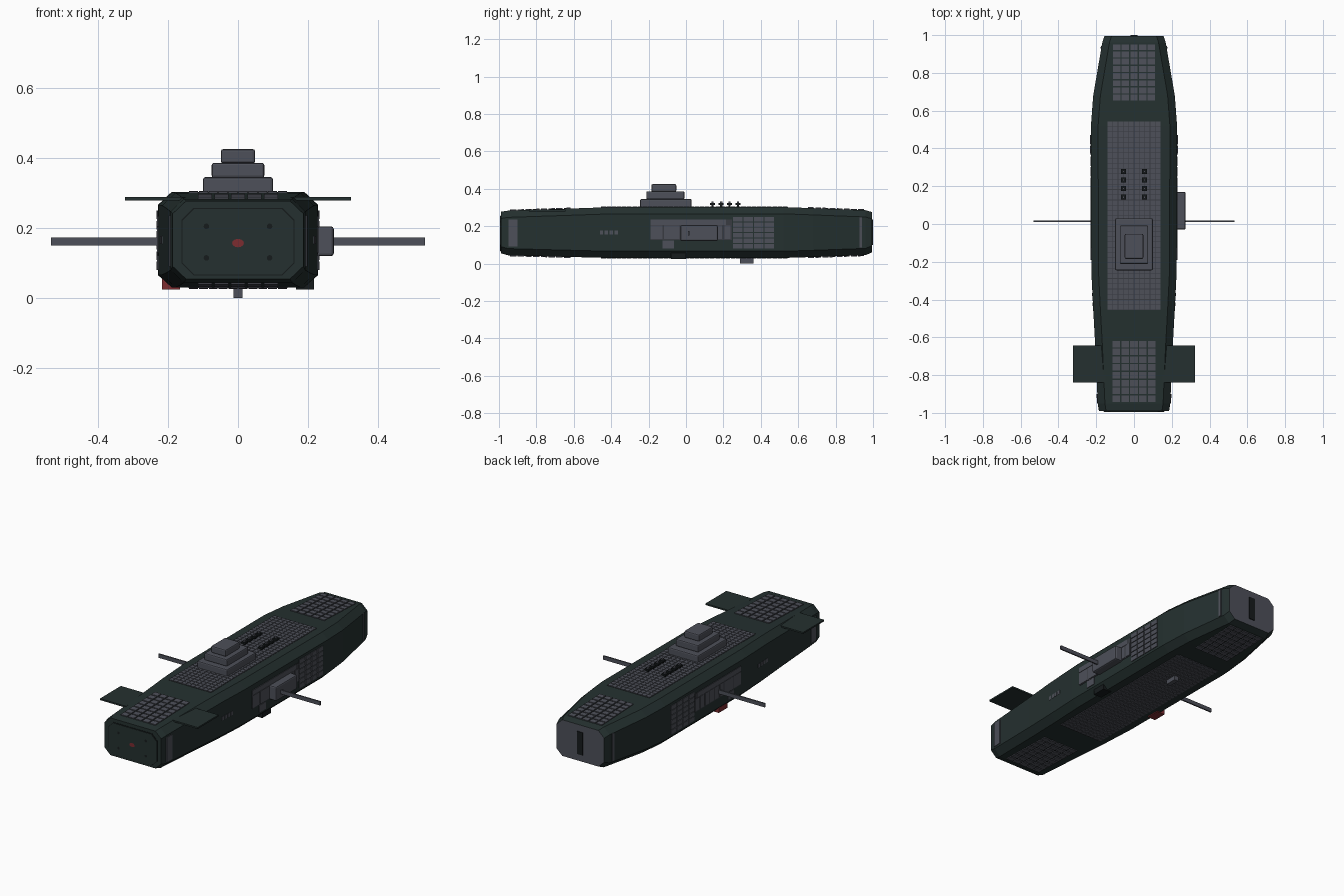
import bpy, bmesh, math

cube = bpy.data.objects.get("Cube")
if cube:
    bpy.data.objects.remove(cube, do_unlink=True)


def material(name, rgb):
    m = bpy.data.materials.new(name)
    m.use_nodes = True
    m.diffuse_color = (*rgb, 1)
    node = next(n for n in m.node_tree.nodes if n.type == 'BSDF_PRINCIPLED')
    node.inputs["Base Color"].default_value = (*rgb, 1)
    return m


HULL = material("dark green hull", (0.018, 0.030, 0.029))
GREY = material("grey plating", (0.075, 0.080, 0.100))
SEAM = material("dark grey seams", (0.040, 0.043, 0.053))
BLACK = material("near black", (0.008, 0.011, 0.012))
RED = material("red", (0.20, 0.025, 0.03))

# Hull stations: y, half width, bottom, top
STATIONS = [(-0.99, 0.186, 0.055, 0.277), (-0.95, 0.192, 0.044, 0.283),
            (-0.65, 0.205, 0.036, 0.293), (-0.45, 0.216, 0.031, 0.300),
            (-0.25, 0.226, 0.030, 0.302), (0.52, 0.228, 0.030, 0.302),
            (0.68, 0.216, 0.035, 0.296), (0.96, 0.168, 0.045, 0.285),
            (0.995, 0.157, 0.060, 0.275)]


def at(y, k):
    """Interpolate column k of the hull stations."""
    y = min(max(y, STATIONS[0][0]), STATIONS[-1][0])
    for a, b in zip(STATIONS, STATIONS[1:]):
        if y <= b[0]:
            t = (y - a[0]) / (b[0] - a[0])
            return a[k] + t * (b[k] - a[k])


def octagon(w, z0, z1, cx, cz):
    half = [(w - cx, z0), (w, z0 + cz), (w, z1 - cz), (w - cx, z1)]
    return half + [(-x, z) for x, z in reversed(half)]


def finish(name, bm, *mats):
    bmesh.ops.recalc_face_normals(bm, faces=bm.faces)
    me = bpy.data.meshes.new(name)
    bm.to_mesh(me)
    bm.free()
    for m in mats:
        me.materials.append(m)
    ob = bpy.data.objects.new(name, me)
    bpy.context.collection.objects.link(ob)
    return ob


def add_box(bm, x, y, z, place=None):
    vs = bmesh.ops.create_cube(bm, size=1)["verts"]
    for v in vs:
        for i, (lo, hi) in enumerate((x, y, z)):
            v.co[i] = lo if v.co[i] < 0 else hi
        if place:
            v.co = place(v.co)


def box(name, x, y, z, mat, bevel=0, place=None):
    bm = bmesh.new()
    add_box(bm, x, y, z, place)
    ob = finish(name, bm, mat)
    if bevel:
        mod = ob.modifiers.new("bevel", 'BEVEL')
        mod.width, mod.segments = bevel, 2
    return ob


# Placement on hull surfaces: the box's height axis becomes the surface offset
def on_top(c):
    return (c.x, c.y, at(c.y, 3) + c.z)


def on_bottom(c):
    return (c.x, c.y, at(c.y, 2) - c.z)


def on_side(s):
    return lambda c: (s * (at(c.y, 1) + c.x), c.y, c.z)


def spans(lo, hi, n, gap):
    step = (hi - lo) / n
    return [(lo + i * step + gap / 2, lo + (i + 1) * step - gap / 2) for i in range(n)]


def tiles(name, xs, ys, height, mat, place):
    bm = bmesh.new()
    for x in xs:
        for y in ys:
            add_box(bm, x, y, (-0.004, height), place)
    return finish(name, bm, mat)


# Hull: lofted octagonal sections with a grey stern face
bm = bmesh.new()
rings = []
for y, w, z0, z1 in STATIONS:
    rings.append([bm.verts.new((x, y, z)) for x, z in octagon(w, z0, z1, 0.038, 0.036)])
for a, b in zip(rings, rings[1:]):
    for i in range(8):
        j = (i + 1) % 8
        bm.faces.new((a[i], a[j], b[j], b[i]))
bm.faces.new(rings[0])
bm.faces.new(rings[-1]).material_index = 1
finish("hull", bm, HULL, GREY)


def plate(name, w, z0, z1, cut, y0, y1, mat):
    bm = bmesh.new()
    ends = [[bm.verts.new((x, y, z)) for x, z in octagon(w, z0, z1, cut, cut)] for y in (y0, y1)]
    for i in range(8):
        bm.faces.new((ends[0][i], ends[0][(i + 1) % 8], ends[1][(i + 1) % 8], ends[1][i]))
    for e in ends:
        bm.faces.new(e)
    return finish(name, bm, mat)


# Bow: seam outline, cover plate, red emblem light and four ports
plate("bow_seam", 0.161, 0.065, 0.257, 0.034, -0.992, -0.98, BLACK)
plate("bow_plate", 0.158, 0.068, 0.254, 0.033, -0.995, -0.98, HULL)


def disc(name, x, z, rx, rz, y, mat):
    bm = bmesh.new()
    bm.faces.new([bm.verts.new((x + rx * math.cos(i * math.pi / 6), y, z + rz * math.sin(i * math.pi / 6)))
                  for i in range(12)])
    return finish(name, bm, mat)


disc("bow_light", 0, 0.157, 0.017, 0.012, -0.998, RED)
for x in (-0.09, 0.09):
    for z in (0.115, 0.205):
        disc("bow_port", x, z, 0.008, 0.008, -0.997, BLACK)

# Stern slot
box("stern_slot", (-0.018, 0.018), (0.99, 1.0), (0.10, 0.235), BLACK)

# Tiled decks on the top and underside
for label, place in (("top", on_top), ("bottom", on_bottom)):
    tiles(label + "_bow_tiles", spans(-0.118, 0.118, 5, 0.007),
          spans(-0.945, -0.615, 8, 0.007), 0.005, GREY, place)
    tiles(label + "_stern_tiles", spans(-0.115, 0.115, 5, 0.007),
          spans(0.65, 0.955, 8, 0.007), 0.005, GREY, place)
    box(label + "_main_deck", (-0.141, 0.141), (-0.455, 0.543), (-0.004, 0.002), SEAM, 0, place)
    tiles(label + "_main_tiles", spans(-0.141, 0.141, 10, 0.003),
          spans(-0.455, 0.543, 36, 0.003), 0.004, GREY, place)

# Stepped tower
for i, (w, y0, y1, z0, z1) in enumerate([(0.10, -0.245, 0.03, 0.298, 0.345),
                                         (0.075, -0.212, -0.008, 0.343, 0.386),
                                         (0.049, -0.185, -0.052, 0.384, 0.425)]):
    box(f"tower_tier_{i + 1}", (-w, w), (y0, y1), (z0, z1), GREY, 0.007)

# Small deck turrets in two rows
for x in (-0.056, 0.056):
    for y in (0.142, 0.188, 0.233, 0.278):
        box("turret_stem", (x - 0.006, x + 0.006), (y - 0.006, y + 0.006), (0.30, 0.32), BLACK)
        box("turret_head", (x - 0.014, x + 0.014), (y - 0.013, y + 0.013), (0.314, 0.324), BLACK)
        box("turret_cap", (x - 0.006, x + 0.006), (y - 0.006, y + 0.006), (0.324, 0.333), GREY)

# Parts that repeat on both flanks
for s, side in ((1, "left"), (-1, "right")):
    put = on_side(s)
    fx = sorted((s * 0.15, s * 0.322))
    box(side + "_bow_fin", fx, (-0.84, -0.643), (0.279, 0.288), HULL)
    box(side + "_boom", sorted((s * 0.21, s * 0.533)), (0.011, 0.019), (0.15, 0.173), GREY)
    keel_x = sorted((s * 0.165, s * 0.216))
    box(side + "_keel_light", keel_x, (-0.08, 0.0), (0.025, 0.068), RED if s < 0 else BLACK)

    def flank(name, y, z, mat=GREY, h=0.004):
        box(side + "_" + name, (-0.004, h), y, z, mat, 0, put)

    flank("bow_strip", (-0.95, -0.9), (0.09, 0.236))
    flank("stern_strip", (0.928, 0.942), (0.085, 0.25))
    # tiled flank panel
    bm = bmesh.new()
    for y in spans(0.248, 0.474, 4, 0.006):
        for z in spans(0.078, 0.252, 6, 0.005):
            add_box(bm, (-0.004, 0.004), y, z, put)
    finish(side + "_flank_tiles", bm, GREY)
    # machinery bay
    flank("bay_back", (-0.19, 0.245), (0.125, 0.235), SEAM, 0.002)
    flank("bay_upper_band", (-0.19, 0.215), (0.205, 0.235))
    flank("bay_front_plate", (-0.19, -0.125), (0.13, 0.203))
    flank("bay_mid_plate", (-0.118, -0.035), (0.13, 0.203))
    flank("bay_lower_plate", (-0.125, -0.065), (0.08, 0.122))
    for y in spans(-0.03, 0.245, 6, 0.012):
        flank("bay_rib", y, (0.13, 0.203))
    # portholes
    for y in spans(-0.465, -0.36, 4, 0.008):
        flank("porthole", y, (0.155, 0.178), GREY, 0.002)

# Side pod with a raised rim, on one flank only
box("side_pod", (0.21, 0.273), (-0.03, 0.17), (0.12, 0.205), GREY, 0.008)

# Ventral fin
box("ventral_fin", (-0.013, 0.013), (0.29, 0.36), (0.0, 0.04), GREY)
